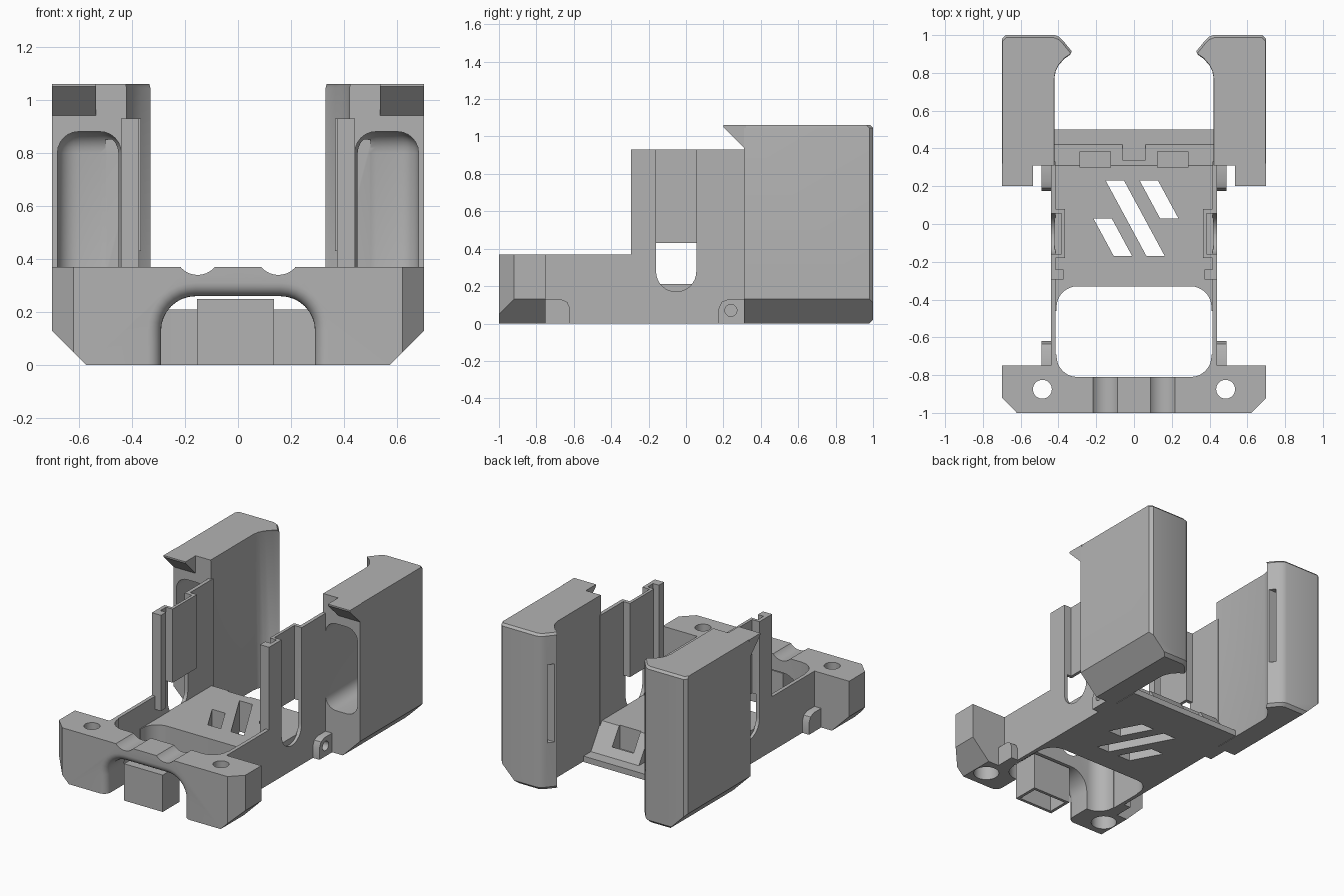
import bpy, bmesh, math
from mathutils import Vector

if "Cube" in bpy.data.objects:
    bpy.data.objects.remove(bpy.data.objects["Cube"])

grey = bpy.data.materials.new("plain grey")
grey.use_nodes = True
colour = (0.45, 0.45, 0.45, 1)
grey.diffuse_color = colour
grey.node_tree.nodes["Principled BSDF"].inputs["Base Color"].default_value = colour


def loft(name, rings):
    """Skin a list of equal rings and cap both ends."""
    bm = bmesh.new()
    loops = [[bm.verts.new(p) for p in ring] for ring in rings]
    n = len(loops[0])
    for a, b in zip(loops, loops[1:]):
        for i in range(n):
            j = (i + 1) % n
            bm.faces.new((a[i], a[j], b[j], b[i]))
    bm.faces.new(loops[0])
    bm.faces.new(loops[-1])
    bmesh.ops.recalc_face_normals(bm, faces=bm.faces)
    mesh = bpy.data.meshes.new(name)
    bm.to_mesh(mesh)
    bm.free()
    mesh.materials.append(grey)
    obj = bpy.data.objects.new(name, mesh)
    bpy.context.collection.objects.link(obj)
    return obj


def place(p, axis, d):
    u, v = p
    return {"x": (d, u, v), "y": (u, d, v), "z": (u, v, d)}[axis]


def prism(name, pts, axis, a, b):
    return loft(name, [[place(p, axis, d) for p in pts] for d in (a, b)])


def apply(obj, kind, **settings):
    mod = obj.modifiers.new(kind, kind)
    for key, value in settings.items():
        setattr(mod, key, value)
    with bpy.context.temp_override(object=obj, active_object=obj, selected_objects=[obj]):
        bpy.ops.object.modifier_apply(modifier=mod.name)


def box(name, x, y, z, round_by=0):
    pts = [(x[0], y[0]), (x[1], y[0]), (x[1], y[1]), (x[0], y[1])]
    obj = prism(name, pts, "z", *z)
    if round_by:
        apply(obj, "BEVEL", width=round_by, segments=6, limit_method="NONE")
    return obj


def rounded(u, v, r, steps=8):
    """Rounded rectangle between the limits u and v."""
    pts = []
    corners = ((u[1] - r, v[1] - r), (u[0] + r, v[1] - r),
               (u[0] + r, v[0] + r), (u[1] - r, v[0] + r))
    for k, (cx, cy) in enumerate(corners):
        for i in range(steps + 1):
            t = math.pi / 2 * (k + i / steps)
            pts.append((cx + r * math.cos(t), cy + r * math.sin(t)))
    return pts


def circle(cx, cy, r, n=32):
    return [(cx + r * math.cos(math.tau * i / n), cy + r * math.sin(math.tau * i / n))
            for i in range(n)]


def cut(obj, *cutters):
    for c in cutters:
        c.hide_render = True
        apply(obj, "BOOLEAN", operation="DIFFERENCE", solver="EXACT", object=c)
        bpy.data.objects.remove(c)


def mirror(obj):
    apply(obj, "MIRROR", use_axis=(True, False, False), use_mirror_merge=False)
    return obj


def edge_chamfer():
    return mirror(prism("chamfer_cutter", [(0.52, -0.05), (0.77, -0.05), (0.77, 0.2)], "y", -1.1, 1.1))


def well_cutter():
    return prism("well_cutter", rounded((-0.41, 0.41), (-0.81, -0.33), 0.11), "z", -0.1, 0.6)


# Front bar with arch, cable grooves and screw holes
half = [(0.62, -1), (0.7, -0.92), (0.7, -0.75), (0.435, -0.75), (0.435, -0.69)]
bar = prism("front_bar", half + [(-x, y) for x, y in reversed(half)], "z", 0, 0.37)
arch_rings = []
for k in range(7):
    t = math.pi / 2 * k / 6
    grow, y = 0.05 * (1 - math.sin(t)), -0.95 - 0.05 * math.cos(t)
    ring = rounded((-0.29 - grow, 0.29 + grow), (-0.4, 0.26 + grow), 0.13 + grow)
    arch_rings.append([(u, y, v) for u, v in ring])
arch_rings.insert(0, [(u, -1.05, v) for u, _, v in arch_rings[0]])
arch_rings.append([(u, -0.6, v) for u, _, v in arch_rings[-1]])
cut(bar, well_cutter(), edge_chamfer(), loft("arch_cutter", arch_rings))
for s in (-1, 1):
    cut(bar, prism("groove_cutter", circle(s * 0.152, 0.425, 0.085), "y", -1.1, -0.6),
        prism("screw_cutter", circle(s * 0.485, -0.875, 0.05), "z", -0.1, 0.5),
        prism("counterbore_cutter", circle(s * 0.485, -0.875, 0.08), "z", -0.1, 0.24))

# Hollow box under the arch
tube = box("arch_box", (-0.155, 0.135), (-1, -0.82), (0, 0.25))
cut(tube, box("tube_cutter", (-0.135, 0.115), (-0.98, -0.84), (-0.1, 0.23)))

# Floor with rear ramp and slanted vents
floor = prism("floor", [(-0.46, 0), (0.5, 0), (0.5, 0.04), (0.42, 0.04), (0.31, 0.21), (-0.46, 0.21)],
              "x", -0.42, 0.42)
cut(floor, well_cutter())
for x, top, bottom in ((-0.15, 0.23, -0.17), (0.03, 0.23, 0.03), (-0.215, 0.03, -0.17)):
    run = (top - bottom) * 0.54
    vent = [(x, top), (x + 0.097, top), (x + 0.097 + run, bottom), (x + run, bottom)]
    cut(floor, prism("vent_cutter", vent, "z", -0.1, 0.4))
for s in (-1, 1):
    cut(floor, box("notch_cutter", (s * 0.205 - 0.08, s * 0.205 + 0.08), (0.3, 0.385), (0.05, 0.3)))
cut(floor, box("centre_cutter", (-0.06, 0.06), (0.34, 0.43), (0.04, 0.3)))

# Side walls with a round-ended window
wall = prism("side_walls", [(-0.76, 0), (0.33, 0), (0.33, 0.93), (-0.295, 0.93), (-0.295, 0.37), (-0.76, 0.37)],
             "x", 0.415, 0.44)
cut(wall, prism("window_cutter", rounded((-0.16, 0.055), (0.17, 1.2), 0.107), "x", 0.3, 0.6))
mirror(wall)

# Inset panels over the windows, with their returns, and front posts
mirror(box("window_panels", (0.365, 0.385), (-0.18, 0.08), (0.43, 0.93)))
for name, y in (("front_returns", (-0.18, -0.16)), ("rear_returns", (0.055, 0.08))):
    mirror(box(name, (0.366, 0.43), y, (0.43, 0.93)))
mirror(box("front_posts", (0.372, 0.44), (-0.295, -0.24), (0.28, 0.93)))

# Side lugs
mirror(prism("front_lugs", [(-0.76, 0), (-0.62, 0), (-0.62, 0.08), (-0.635, 0.115), (-0.67, 0.13), (-0.76, 0.13)],
             "x", 0.43, 0.49))
lug = prism("rear_lugs", [(0.175, 0), (0.31, 0), (0.31, 0.13), (0.225, 0.13), (0.19, 0.115), (0.175, 0.08)],
            "x", 0.43, 0.49)
cut(lug, prism("lug_cutter", circle(0.24, 0.07, 0.032), "x", 0.45, 0.6))
mirror(lug)

# Rear pods: flared plan, hollow pocket and rear slot
plan = [(0.42, 0.31), (0.7, 0.31), (0.7, 0.98), (0.68, 1), (0.42, 1), (0.395, 0.99), (0.375, 0.97),
        (0.33, 0.915), (0.365, 0.89), (0.395, 0.855), (0.413, 0.82), (0.42, 0.78)]
pod_rings = []
for z, f in ((0, 0.97), (0.02, 1), (1.045, 1), (1.06, 0.98)):
    pod_rings.append([(0.56 + (x - 0.56) * f, 0.31 + (y - 0.31) * f, z) for x, y in plan])
pod = loft("rear_pods", pod_rings)
cut(pod, edge_chamfer(),
    box("pocket_cutter", (0.44, 0.68), (0.1, 0.965), (0.29, 0.88), 0.08),
    box("slot_cutter", (0.3, 0.5), (0.925, 0.96), (0.32, 0.85)))
mirror(pod)

# Overhanging lips on the pod tops
mirror(prism("pod_lips", [(0.32, 0.93), (0.2, 1.05), (0.2, 1.06), (0.32, 1.06)], "x", 0.535, 0.7))

# Smooth curved faces, keep edges sharp
bpy.ops.object.select_all(action="DESELECT")
for obj in bpy.context.scene.objects:
    if obj.type == "MESH":
        obj.select_set(True)
        bpy.context.view_layer.objects.active = obj
bpy.ops.object.shade_smooth_by_angle(angle=math.radians(30))
